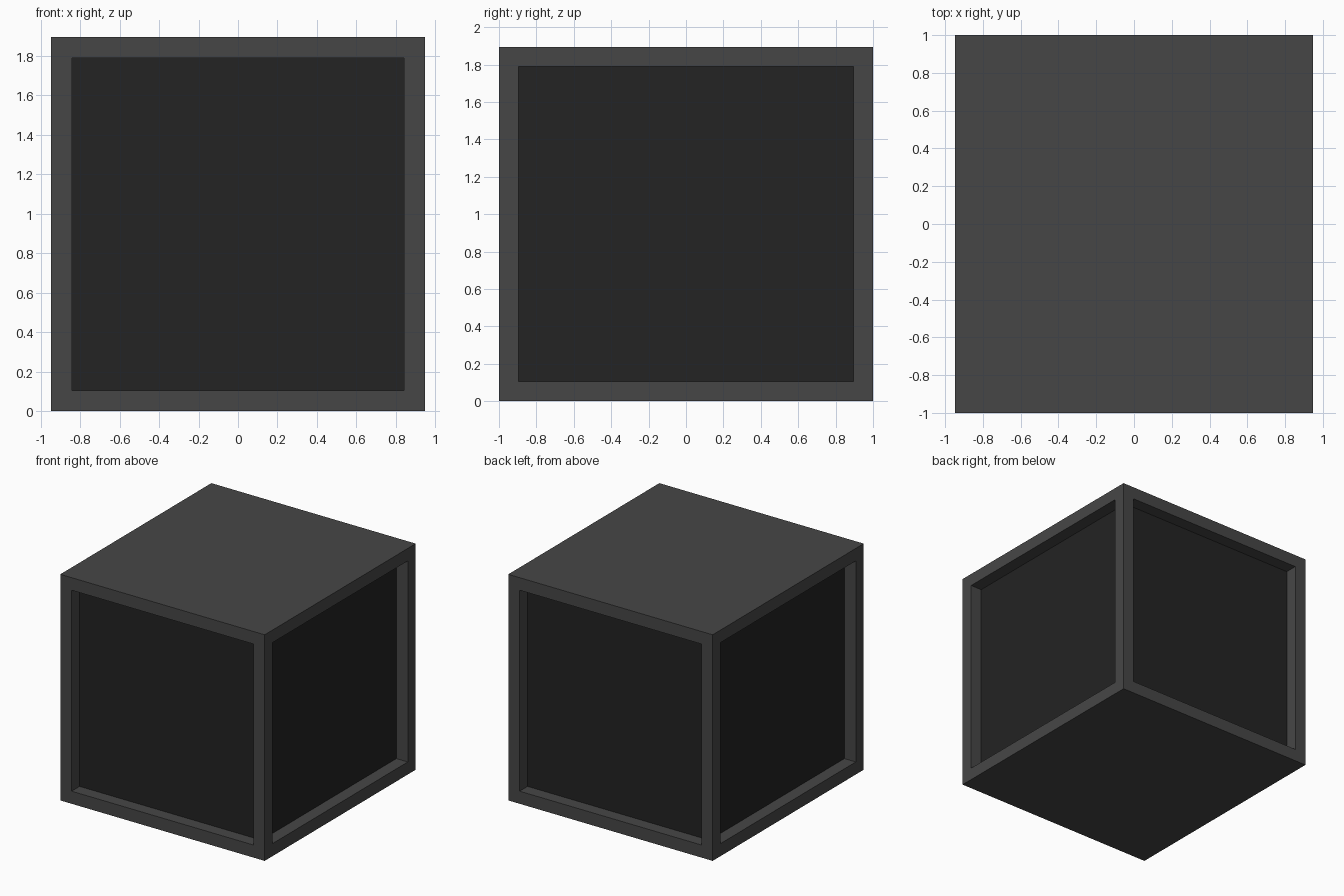
import bpy, bmesh
from mathutils import Matrix

if "Cube" in bpy.data.objects:
    bpy.data.objects.remove(bpy.data.objects["Cube"])

U = 2 / 19                      # frame thickness, also the recess depth
W, D, H = 18 * U, 19 * U, 18 * U


def material(name, v):
    m = bpy.data.materials.new(name)
    m.diffuse_color = (v, v, v, 1)
    m.use_nodes = True
    m.node_tree.nodes["Principled BSDF"].inputs["Base Color"].default_value = m.diffuse_color
    return m


frame_grey = material("frame_grey", 0.062)
panel_black = material("panel_black", 0.0168)

# Cabinet block
bm = bmesh.new()
bmesh.ops.create_cube(bm, size=1, matrix=Matrix.Translation((0, 0, H / 2)) @ Matrix.Diagonal((W, D, H, 1)))
bm.normal_update()

# Recessed dark panel on each of the four sides
for f in [f for f in bm.faces if abs(f.normal.z) < 0.5]:
    n = f.normal.copy()
    bmesh.ops.inset_region(bm, faces=[f], thickness=U, use_even_offset=True)
    walls = bmesh.ops.extrude_discrete_faces(bm, faces=[f])["faces"]
    for p in walls:
        bmesh.ops.translate(bm, verts=p.verts, vec=-n * U)
        p.material_index = 1
bm.normal_update()

mesh = bpy.data.meshes.new("framed_cube")
bm.to_mesh(mesh)
bm.free()
mesh.materials.append(frame_grey)
mesh.materials.append(panel_black)
bpy.context.collection.objects.link(bpy.data.objects.new("framed_cube", mesh))
